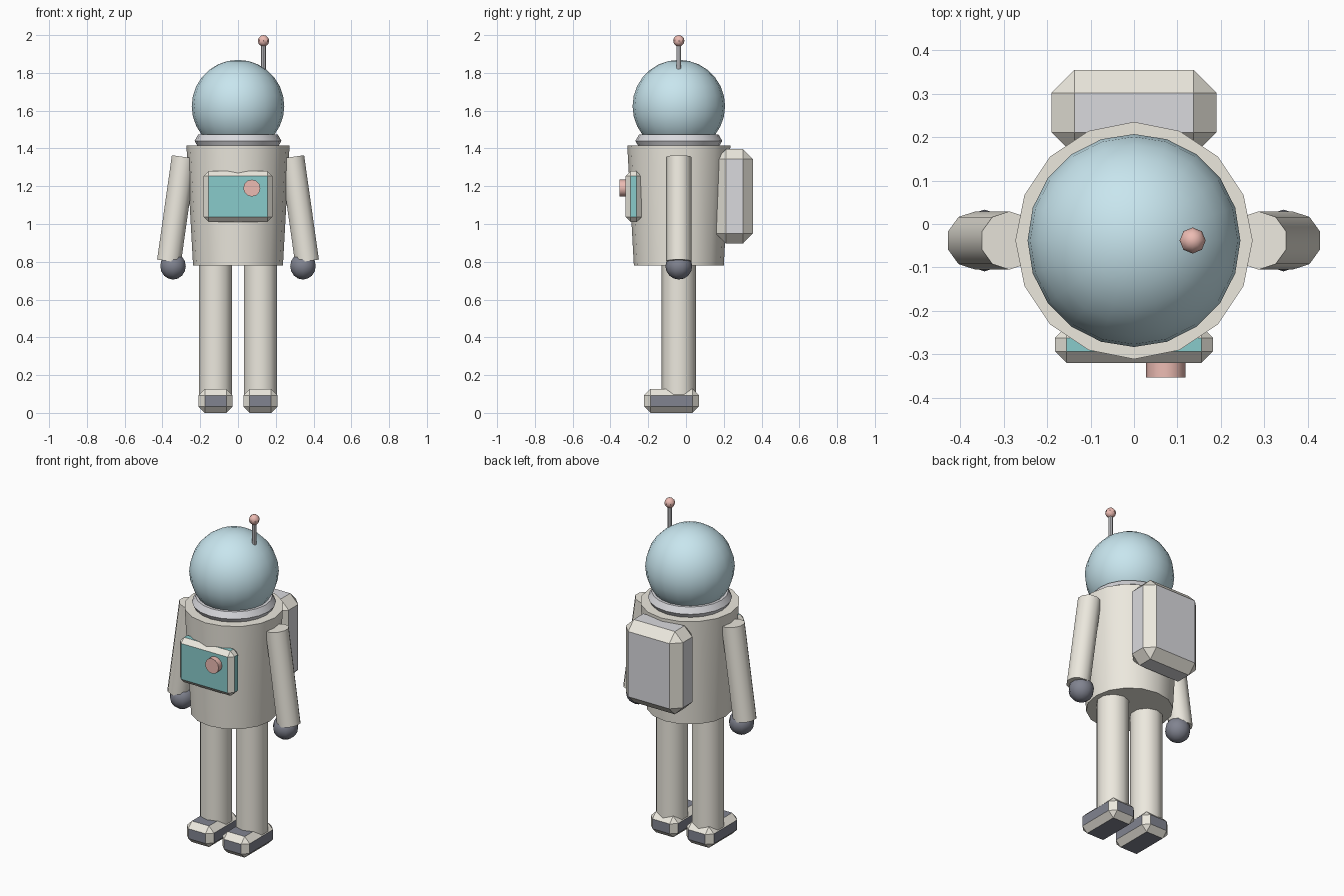
import bpy
from math import radians, pi
from mathutils import Vector

if "Cube" in bpy.data.objects:
    bpy.data.objects.remove(bpy.data.objects["Cube"])

CY = -0.038  # body axis in y


def mat(name, r, g, b):
    m = bpy.data.materials.new(name)
    m.diffuse_color = (r, g, b, 1)
    m.use_nodes = True
    m.node_tree.nodes["Principled BSDF"].inputs["Base Color"].default_value = m.diffuse_color
    return m


SUIT = mat("suit", 0.84, 0.81, 0.73)
GLASS = mat("glass", 0.58, 0.79, 0.86)
METAL = mat("light_metal", 0.70, 0.70, 0.73)
DARK = mat("dark_rubber", 0.22, 0.23, 0.28)
TEAL = mat("teal", 0.25, 0.60, 0.60)
RED = mat("salmon", 0.84, 0.50, 0.45)


def finish(name, material, angle=40):
    ob = bpy.context.object
    ob.name = name
    ob.data.materials.append(material)
    if angle:
        bpy.ops.object.shade_smooth_by_angle(angle=radians(angle))
    return ob


def rod(name, a, b, r1, r2, sides, material):
    """Cylinder or cone from point a to point b."""
    a, b = Vector(a), Vector(b)
    d = b - a
    rot = Vector((0, 0, 1)).rotation_difference(d).to_euler()
    bpy.ops.mesh.primitive_cone_add(vertices=sides, radius1=r1, radius2=r2,
                                    depth=d.length, location=(a + b) / 2, rotation=rot)
    return finish(name, material)


def ball(name, loc, r, seg, rings, material):
    bpy.ops.mesh.primitive_uv_sphere_add(segments=seg, ring_count=rings, radius=r, location=loc)
    return finish(name, material)


def box(name, lo, hi, bevel, material):
    """Chamfered box whose chamfers take the suit colour."""
    lo, hi = Vector(lo), Vector(hi)
    bpy.ops.mesh.primitive_cube_add(size=1, location=(lo + hi) / 2)
    ob = bpy.context.object
    ob.scale = hi - lo
    bpy.ops.object.transform_apply(location=False, rotation=False, scale=True)
    finish(name, material, angle=None)
    ob.data.materials.append(SUIT)
    m = ob.modifiers.new("chamfer", 'BEVEL')
    m.width = bevel
    m.segments = 1
    m.material = 1
    return ob


# Torso
rod("torso", (0, CY, 0.78), (0, CY, 1.415), 0.238, 0.273, 16, SUIT)

# Collar ring and helmet
bpy.ops.mesh.primitive_torus_add(location=(0, CY, 1.44), major_radius=0.19, minor_radius=0.04,
                                 major_segments=20, minor_segments=6)
finish("collar", METAL)
ball("helmet", (0, CY, 1.624), 0.245, 20, 14, GLASS)

# Antenna
rod("antenna", (0.135, CY, 1.80), (0.135, CY, 1.96), 0.012, 0.012, 8, METAL)
ball("antenna_tip", (0.135, CY, 1.97), 0.03, 8, 6, RED)

# Chest panel and button
box("chest_panel", (-0.182, -0.32, 1.01), (0.182, -0.235, 1.28), 0.027, TEAL)
rod("chest_button", (0.073, -0.30, 1.19), (0.073, -0.353, 1.19), 0.045, 0.045, 12, RED)

# Backpack
box("backpack", (-0.19, 0.158, 0.897), (0.19, 0.355, 1.396), 0.053, METAL)

# Arms, hands, legs and boots
for s, side in ((-1, "left"), (1, "right")):
    rod(side + "_arm", (s * 0.365, CY, 0.803), (s * 0.287, CY, 1.355), 0.067, 0.067, 10, SUIT)
    ball(side + "_hand", (s * 0.344, CY, 0.777), 0.071, 10, 8, DARK)
    rod(side + "_leg", (s * 0.119, CY, 0.06), (s * 0.119, CY, 0.80), 0.091, 0.091, 10, SUIT)
    box(side + "_boot", (s * 0.119 - 0.091, -0.222, 0), (s * 0.119 + 0.091, 0.068, 0.127),
        0.034, DARK)
